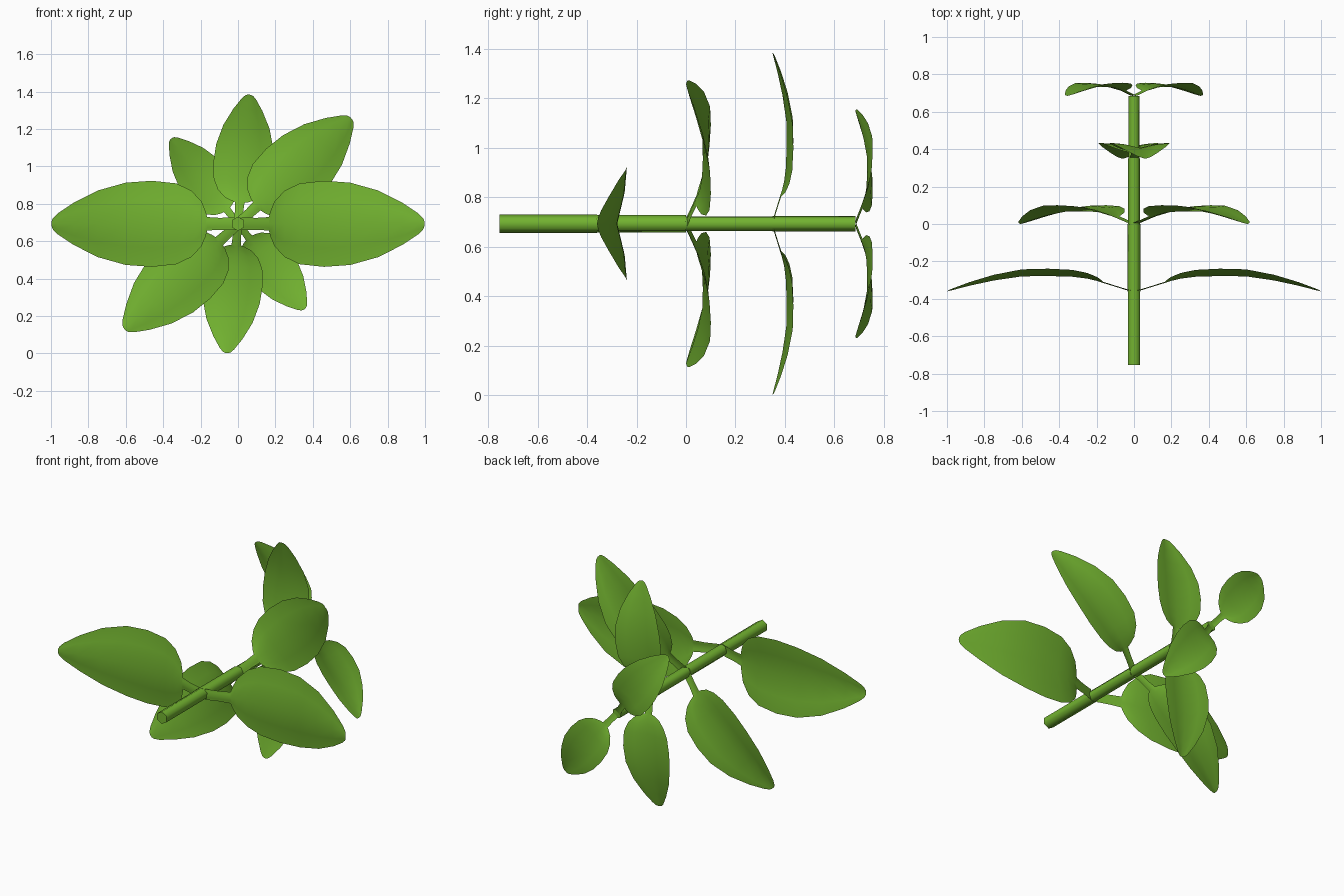
import bpy, bmesh
from math import cos, sin, pi, radians
from mathutils import Vector, Matrix

cube = bpy.data.objects.get("Cube")
if cube:
    bpy.data.objects.remove(cube, do_unlink=True)

green = bpy.data.materials.new("leaf green")
green.use_nodes = True
colour = (0.17, 0.45, 0.03, 1)
green.diffuse_color = colour
green.node_tree.nodes["Principled BSDF"].inputs["Base Color"].default_value = colour

AXIS_Z = 0.693
# Leaf stations: distance from stem, half width, lift of the midrib
STATIONS = [(0.02, 0.034, 0.0), (0.10, 0.032, 0.025), (0.165, 0.036, 0.045),
            (0.172, 0.065, 0.047), (0.195, 0.12, 0.055), (0.25, 0.178, 0.068),
            (0.33, 0.216, 0.078), (0.46, 0.23, 0.082), (0.60, 0.22, 0.08),
            (0.75, 0.178, 0.058), (0.88, 0.112, 0.03), (0.965, 0.055, 0.008),
            (0.99, 0.03, 0.002), (0.997, 0.012, 0.0)]
# Cross-section: a rounded fold, steep at the midrib and flat at the rim
FOLD = [(-1, 0.17), (-0.55, 0.13), (0, 0), (0.55, 0.13), (1, 0.17)]


def finish(name, bm, sharp):
    mesh = bpy.data.meshes.new(name)
    bm.to_mesh(mesh)
    bm.free()
    mesh.materials.append(green)
    obj = bpy.data.objects.new(name, mesh)
    bpy.context.collection.objects.link(obj)
    bpy.ops.object.select_all(action='DESELECT')
    obj.select_set(True)
    bpy.context.view_layer.objects.active = obj
    bpy.ops.object.shade_smooth_by_angle(angle=radians(sharp))


def leaf(name, y, angle, size):
    out = Vector((cos(angle), 0, sin(angle)))
    side = Vector((-sin(angle), 0, cos(angle)))
    base = Vector((0, y, AXIS_Z))
    bm = bmesh.new()
    rows = []
    for dist, width, lift in STATIONS:
        rows.append([bm.verts.new(base + size * (out * dist + side * width * t
                     + Vector((0, lift + fold * width, 0)))) for t, fold in FOLD])
    for a, b in zip(rows, rows[1:]):
        for i in range(len(FOLD) - 1):
            bm.faces.new((a[i], a[i + 1], b[i + 1], b[i]))
    finish(name, bm, 80)


def stem_section(name, start, end, radius, turn):
    bm = bmesh.new()
    place = (Matrix.Translation((0, (start + end) / 2, AXIS_Z))
             @ Matrix.Rotation(-turn, 4, 'Y') @ Matrix.Rotation(pi / 2, 4, 'X'))
    bmesh.ops.create_cone(bm, cap_ends=True, segments=6, radius1=radius,
                          radius2=radius, depth=end - start, matrix=place)
    finish(name, bm, 65)


# Four stem sections, each ending in a node with an opposite pair of leaves
NODES = [(-0.36, 0, 1.0, 0.038), (0.0, 43, 0.83, 0.036),
         (0.35, 85, 0.695, 0.033), (0.685, 128, 0.58, 0.031)]
start = -0.755
for n, (y, degrees, size, radius) in enumerate(NODES, 1):
    turn = radians(degrees)
    stem_section(f"stem_section_{n}", start, y, radius, turn)
    leaf(f"leaf_{n}_a", y, turn, size)
    leaf(f"leaf_{n}_b", y, turn + pi, size)
    start = y
